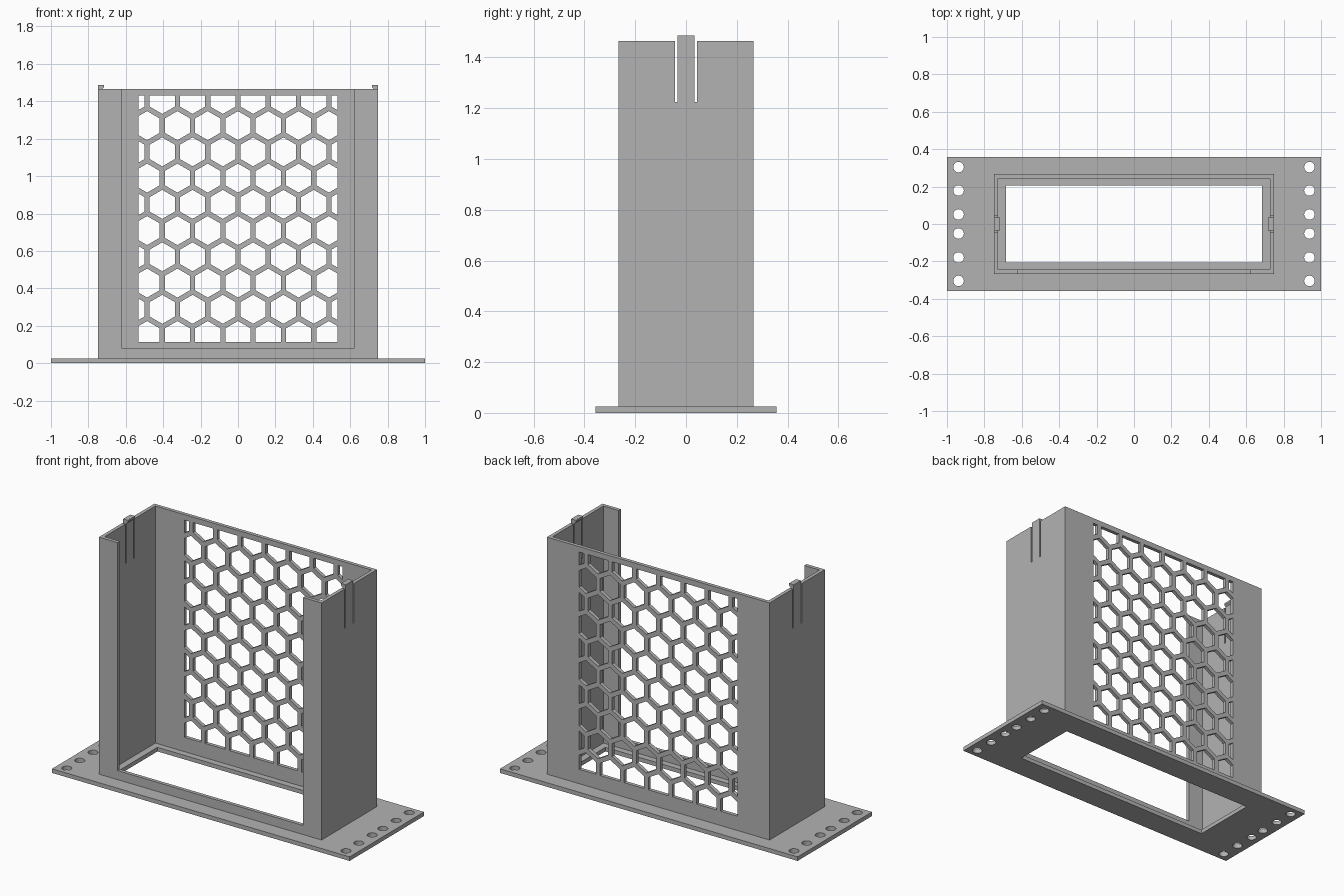
import bpy, bmesh
from math import sin, cos, pi
from mathutils import Vector

if "Cube" in bpy.data.objects:
    bpy.data.objects.remove(bpy.data.objects["Cube"])

mat = bpy.data.materials.new("plain grey")
GREY = (0.45, 0.45, 0.45, 1)
mat.use_nodes = True
mat.diffuse_color = GREY
mat.node_tree.nodes["Principled BSDF"].inputs["Base Color"].default_value = GREY

# Main dimensions
BASE_X, BASE_Y, BASE_T = 1.0, 0.357, 0.025
BODY_X, BODY_Y, TOP = 0.748, 0.266, 1.465
WALL = 0.022
OPEN_X, OPEN_Y = 0.685, 0.205
WINDOW_X, SILL_Z = 0.624, 0.08
GRILLE_X, GRILLE_LOW, GRILLE_HIGH = 0.532, 0.112, 1.432
PITCH, ROW, HEX_R = 0.162, 0.1403, 0.0775
CLIP_Y, SLIT = 0.034, 0.01


def finish(name, bm):
    bmesh.ops.recalc_face_normals(bm, faces=bm.faces)
    mesh = bpy.data.meshes.new(name)
    bm.to_mesh(mesh)
    bm.free()
    mesh.materials.append(mat)
    obj = bpy.data.objects.new(name, mesh)
    bpy.context.collection.objects.link(obj)
    return obj


def prisms(name, outlines, sweep, clips=()):
    """Flat outlines, trimmed by clip planes, then swept into solids."""
    bm = bmesh.new()
    for outline in outlines:
        bm.faces.new([bm.verts.new(p) for p in outline])
    for point, normal in clips:
        bmesh.ops.bisect_plane(bm, geom=bm.verts[:] + bm.edges[:] + bm.faces[:],
                               plane_co=point, plane_no=normal, clear_outer=True)
    swept = bmesh.ops.extrude_face_region(bm, geom=bm.faces[:], use_keep_orig=True)
    moved = [v for v in swept["geom"] if isinstance(v, bmesh.types.BMVert)]
    bmesh.ops.translate(bm, verts=moved, vec=sweep)
    return finish(name, bm)


def box(name, low, high):
    (x0, y0, z0), (x1, y1, z1) = low, high
    outline = [(x0, y0, z0), (x1, y0, z0), (x1, y1, z0), (x0, y1, z0)]
    return prisms(name, [outline], (0, 0, z1 - z0))


def cut(target, cutter):
    mod = target.modifiers.new("cut", "BOOLEAN")
    mod.operation, mod.solver, mod.object = "DIFFERENCE", "EXACT", cutter
    bpy.context.view_layer.update()
    with bpy.context.temp_override(object=target, active_object=target):
        bpy.ops.object.modifier_apply(modifier=mod.name)
    bpy.data.objects.remove(cutter)


# Mounting plate with its rectangular opening and two rows of screw holes
plate = box("mounting_plate", (-BASE_X, -BASE_Y, 0), (BASE_X, BASE_Y, BASE_T))
cut(plate, box("opening_cutter", (-OPEN_X, -OPEN_Y, -0.1), (OPEN_X, OPEN_Y, 0.1)))
holes = []
for sx in (-1, 1):
    for hy in (-0.304, -0.179, -0.051, 0.051, 0.179, 0.304):
        holes.append([(sx * 0.938 + 0.028 * cos(a * pi / 16), hy + 0.028 * sin(a * pi / 16), -0.1)
                      for a in range(32)])
cut(plate, prisms("screw_hole_cutter", holes, (0, 0, 0.2)))

# Hollow upright housing, open at the top and bottom
housing = box("housing", (-BODY_X, -BODY_Y, BASE_T), (BODY_X, BODY_Y, TOP))
cut(housing, box("inside_cutter", (WALL - BODY_X, WALL - BODY_Y, -0.1),
                 (BODY_X - WALL, BODY_Y - WALL, 2)))

# Large front window above a low sill
cut(housing, box("window_cutter", (-WINDOW_X, -0.4, SILL_Z), (WINDOW_X, -0.15, 2)))

# Slits either side of each spring clip
for sx in (-1, 1):
    for sy in (-1, 1):
        x0, x1 = sorted((sx * 0.65, sx * 0.85))
        y0, y1 = sorted((sy * CLIP_Y, sy * (CLIP_Y + SLIT)))
        cut(housing, box("slit_cutter", (x0, y0, 1.225), (x1, y1, 2)))

# Honeycomb grille through the back wall, trimmed to a rectangle
cells = []
for k in range(-1, 9):
    for i in range(-4, 5):
        cx, cz = (i + (k % 2) / 2) * PITCH, 1.27 - k * ROW
        if abs(cx) < GRILLE_X + 0.06:
            cells.append([(cx + HEX_R * sin(a * pi / 3), 0.2, cz + HEX_R * cos(a * pi / 3))
                          for a in range(6)])
edges = [((GRILLE_X, 0, 0), (1, 0, 0)), ((-GRILLE_X, 0, 0), (-1, 0, 0)),
         ((0, 0, GRILLE_HIGH), (0, 0, 1)), ((0, 0, GRILLE_LOW), (0, 0, -1))]
cut(housing, prisms("grille_cutter", cells, (0, 0.15, 0), edges))

# Hooked clip heads on top of the side walls
HOOK = [(BODY_X, TOP), (BODY_X, 1.487), (0.716, 1.487), (0.716, 1.475), (BODY_X - WALL, TOP)]
for side, sx in (("left", 1), ("right", -1)):
    prisms(side + "_clip_hook", [[(sx * x, -CLIP_Y, z) for x, z in HOOK]],
           Vector((0, 2 * CLIP_Y, 0)))
